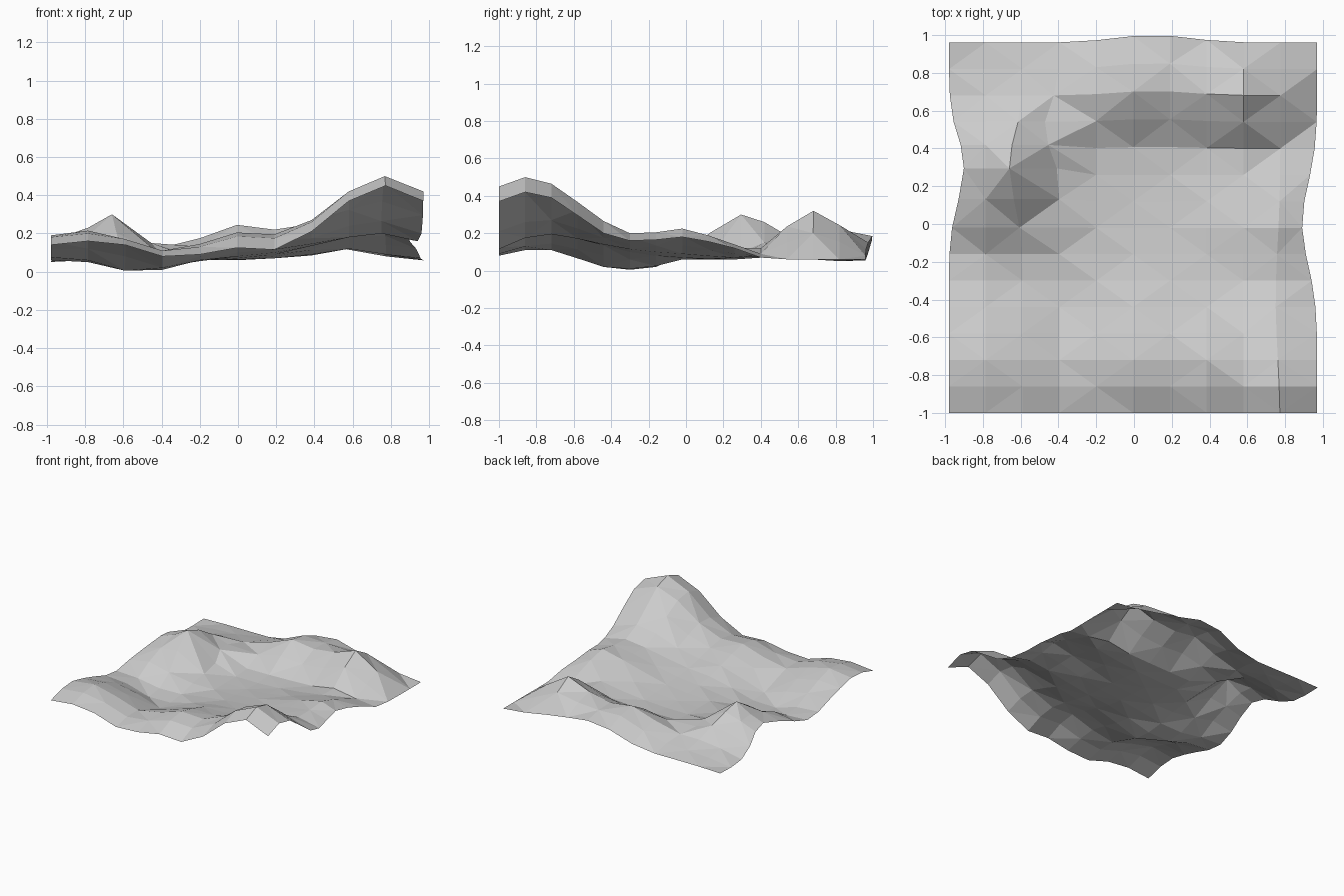
import bpy, math

COLS, ROWS = 11, 15

# Height profiles across x (left to right), keyed by grid row (front to back)
PROFILES = {
    0:  (.14, .16, .14, .08, .09, .125, .115, .21, .37, .45, .37),
    1:  (.18, .20, .17, .11, .13, .185, .175, .26, .42, .50, .42),
    2:  (.19, .215, .17, .11, .145, .205, .195, .27, .40, .465, .39),
    4:  (.12, .12, .08, .02, .08, .135, .14, .175, .24, .265, .20),
    5:  (.075, .06, .005, .01, .06, .10, .115, .145, .18, .20, .16),
    6:  (.06, .05, .02, .025, .055, .08, .10, .135, .18, .205, .165),
    7:  (.10, .13, .09, .06, .06, .07, .09, .135, .185, .225, .18),
    9:  (.19, .23, .30, .10, .06, .06, .07, .09, .12, .14, .12),
    10: (.17, .22, .26, .15, .07, .07, .075, .085, .12, .09, .07),
    12: (.06, .10, .12, .12, .175, .245, .22, .25, .32, .20, .06),
    14: (.055, .06, .06, .06, .09, .165, .185, .15, .115, .08, .06),
}
KEYS = sorted(PROFILES)


def bump(t, centre, width):
    return math.exp(-((t - centre) / width) ** 2)


def slope(k, c):
    a, b = max(k - 1, 0), min(k + 1, len(KEYS) - 1)
    return (PROFILES[KEYS[b]][c] - PROFILES[KEYS[a]][c]) / (KEYS[b] - KEYS[a])


def height(r, c):
    """Cubic blend between neighbouring profiles."""
    if r in PROFILES:
        return PROFILES[r][c]
    k = max(i for i, key in enumerate(KEYS) if key < r)
    r0, r1 = KEYS[k], KEYS[k + 1]
    d = r1 - r0
    t = (r - r0) / d
    p0, p1 = PROFILES[r0][c], PROFILES[r1][c]
    return ((2*t**3 - 3*t*t + 1) * p0 + (t**3 - 2*t*t + t) * d * slope(k, c)
            + (3*t*t - 2*t**3) * p1 + (t**3 - t*t) * d * slope(k + 1, c))


# Terrain sheet with gently wavering left, right and back edges
verts = []
for r in range(ROWS):
    for c in range(COLS):
        x = -0.98 + 1.95 * c / (COLS - 1)
        y = -1 + 1.96 * r / (ROWS - 1)
        z = max(height(r, c), 0.0)
        if c == 0:
            x += 0.08 * bump(y, 0.28, 0.24)
        elif c == 2:
            x -= 0.07 * bump(y, 0.28, 0.25)
        elif c == 3:
            x -= 0.08 * bump(y, 0.5, 0.18)
        elif c == 9:
            x -= 0.025 * bump(y, -0.4, 0.4)
        elif c == COLS - 1:
            x -= 0.08 * bump(y, 0.0, 0.3)
        if c < 4:                      # left hill leans slightly backwards
            y += 0.035 * bump(y, 0.28, 0.15)
        y += 0.04 * bump(x, 0.1, 0.28) * max(0, (r - 9) / 5)
        verts.append((x, y, z))

# Triangulated facets with alternating diagonals
faces = []
for r in range(ROWS - 1):
    for c in range(COLS - 1):
        a = r * COLS + c
        b, d, e = a + 1, a + COLS, a + COLS + 1
        faces += [(a, b, e), (a, e, d)] if (r + c) % 2 else [(a, b, d), (b, e, d)]

mesh = bpy.data.meshes.new("terrain")
mesh.from_pydata(verts, [], faces)
mesh.update()
terrain = bpy.data.objects.new("terrain", mesh)
bpy.context.collection.objects.link(terrain)
